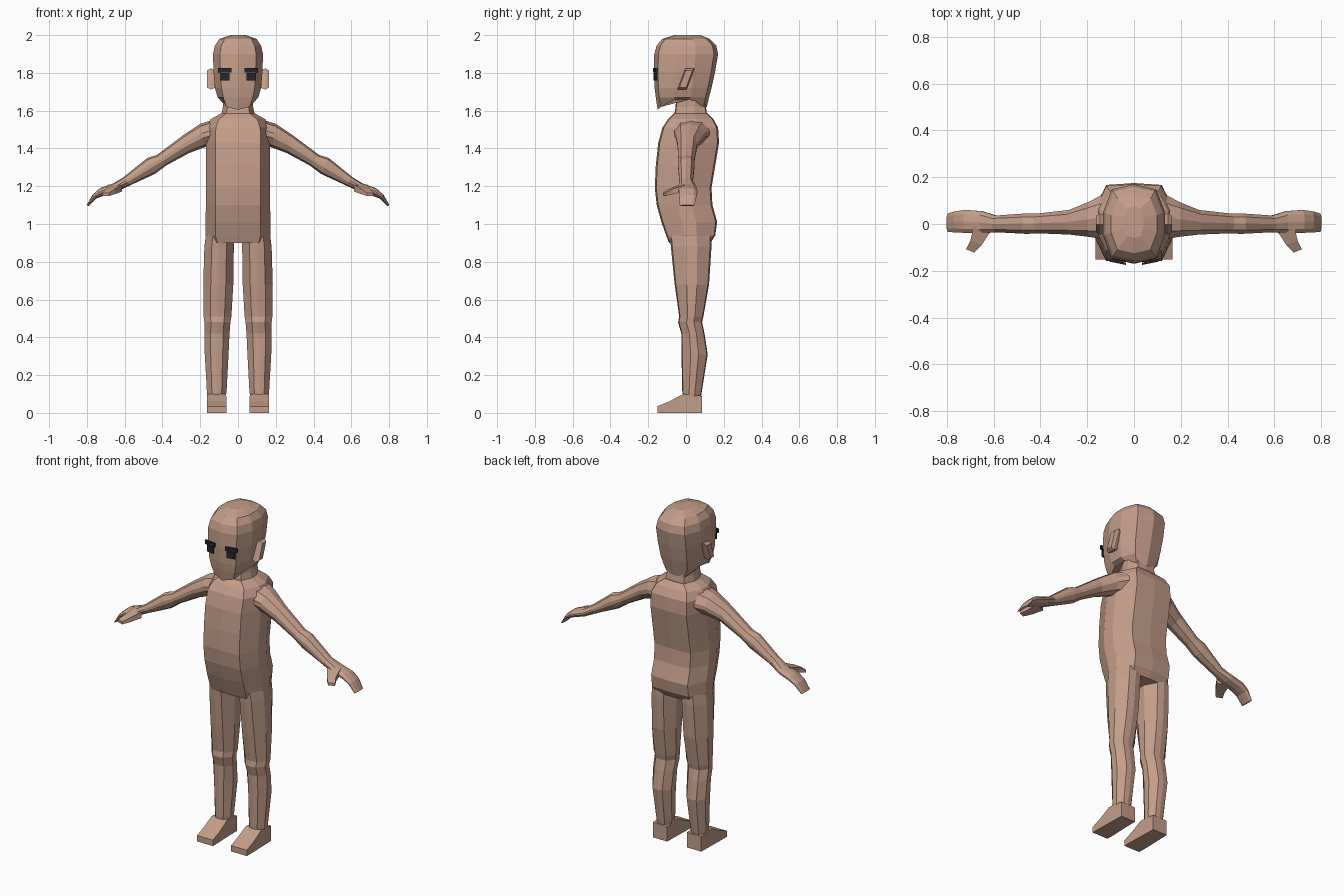
import bpy
import bmesh
from mathutils import Vector

cube = bpy.data.objects.get("Cube")
if cube:
    bpy.data.objects.remove(cube, do_unlink=True)


def make_material(name, rgb):
    material = bpy.data.materials.new(name)
    material.use_nodes = True
    colour = (*rgb, 1)
    material.diffuse_color = colour
    material.node_tree.nodes["Principled BSDF"].inputs["Base Color"].default_value = colour
    return material


skin = make_material("skin", (0.55, 0.34, 0.25))
dark = make_material("dark_hair", (0.02, 0.02, 0.022))

SQUARE = [(-1, -1), (1, -1), (1, 1), (-1, 1)]


def rounded(corner_x, corner_y, side=0.3):
    """Ten-sided section in unit coordinates, symmetric about its middle."""
    half = [(0, -1), (corner_x, -corner_y), (1, -side), (1, side), (corner_x, corner_y)]
    return half + [(-x, -y) for x, y in half]


def ring(centre, across, along, section):
    centre, across, along = Vector(centre), Vector(across), Vector(along)
    return [centre + across * s + along * t for s, t in section]


def level(x, half_width, front, back, z, section, tilt=0):
    """Roughly horizontal ring, optionally raised towards the back."""
    return ring((x, (front + back) / 2, z), (half_width, 0, 0),
                (0, (back - front) / 2, tilt), section)


def limb_ring(top_x, top_z, low_x, low_z, front, back, section):
    """Upright ring across a limb that runs sideways."""
    top, low = Vector((top_x, 0, top_z)), Vector((low_x, 0, low_z))
    centre = (top + low) / 2
    centre.y = (front + back) / 2
    return ring(centre, (0, (back - front) / 2, 0), (top - low) / 2, section)


def loft(name, rings, material, side=1):
    bm = bmesh.new()
    loops = [[bm.verts.new((p.x * side, p.y, p.z)) for p in points] for points in rings]
    count = len(loops[0])
    for lower, upper in zip(loops, loops[1:]):
        for i in range(count):
            j = (i + 1) % count
            bm.faces.new((lower[i], lower[j], upper[j], upper[i]))
    bm.faces.new(loops[0])
    bm.faces.new(loops[-1])
    bmesh.ops.recalc_face_normals(bm, faces=bm.faces)
    mesh = bpy.data.meshes.new(name)
    bm.to_mesh(mesh)
    bm.free()
    mesh.materials.append(material)
    obj = bpy.data.objects.new(name, mesh)
    bpy.context.collection.objects.link(obj)
    return obj


# Torso: half width, front, back, height
body = rounded(0.7, 0.95, 0.25)
torso = [
    (0.155, -0.09, 0.13, 0.9),
    (0.172, -0.105, 0.155, 0.94),
    (0.172, -0.13, 0.165, 1.01),
    (0.17, -0.155, 0.14, 1.1),
    (0.17, -0.165, 0.135, 1.19),
    (0.17, -0.16, 0.155, 1.31),
    (0.17, -0.147, 0.175, 1.43),
    (0.168, -0.125, 0.17, 1.51),
    (0.145, -0.095, 0.145, 1.555),
    (0.09, -0.065, 0.115, 1.585),
]
loft("torso", [level(0, *row, body) for row in torso], skin)

# Neck
neck = [(0.092, -0.065, 0.115, 1.56), (0.08, -0.055, 0.105, 1.62), (0.08, -0.05, 0.1, 1.72)]
loft("neck", [level(0, *row, body) for row in neck], skin)

# Head, with the jaw line raised between chin and nape
skull = rounded(0.72, 0.87, 0.3)
head = [
    (0.085, -0.15, 0.11, 1.62),
    (0.108, -0.16, 0.122, 1.67),
    (0.122, -0.166, 0.135, 1.72),
    (0.13, -0.17, 0.155, 1.81),
    (0.132, -0.168, 0.17, 1.9),
    (0.122, -0.155, 0.16, 1.945),
    (0.098, -0.125, 0.125, 1.98),
    (0.04, -0.06, 0.075, 2.0),
]
head_rings = [level(0, *row, skull) for row in head]
for i in (2, 3, 7, 8):
    head_rings[0][i].z += 0.04
head_rings[0][0].z -= 0.015
loft("head", head_rings, skin)

# Limb tables: arm rows give top x z, bottom x z, front, back
arm_section = rounded(0.65, 0.8, 0.2)
arm = [
    (0.09, 1.565, 0.12, 1.42, -0.07, 0.14),
    (0.2, 1.53, 0.18, 1.405, -0.055, 0.095),
    (0.29, 1.47, 0.26, 1.375, -0.045, 0.06),
    (0.43, 1.365, 0.38, 1.31, -0.04, 0.045),
    (0.48, 1.35, 0.44, 1.265, -0.042, 0.045),
    (0.61, 1.245, 0.57, 1.205, -0.035, 0.036),
    (0.66, 1.215, 0.64, 1.172, -0.04, 0.055),
    (0.73, 1.19, 0.71, 1.15, -0.038, 0.06),
    (0.77, 1.155, 0.75, 1.135, -0.036, 0.055),
    (0.802, 1.1, 0.79, 1.095, -0.034, 0.045),
]

# Leg rows give inner x, outer x, front, back, height
leg_section = rounded(0.5, 0.93, 0.3)
leg = [
    (0.068, 0.16, -0.018, 0.075, 0.06),
    (0.06, 0.165, -0.02, 0.085, 0.12),
    (0.05, 0.176, -0.024, 0.115, 0.31),
    (0.045, 0.178, -0.025, 0.098, 0.42),
    (0.04, 0.178, -0.042, 0.085, 0.48),
    (0.035, 0.182, -0.036, 0.092, 0.51),
    (0.025, 0.184, -0.06, 0.122, 0.68),
    (0.022, 0.178, -0.08, 0.135, 0.88),
    (0.022, 0.17, -0.085, 0.135, 0.94),
]

# Foot rows give inner x, outer x, y, height
foot = [
    (0.06, 0.165, -0.152, 0.035),
    (0.06, 0.165, -0.09, 0.06),
    (0.063, 0.163, -0.015, 0.1),
    (0.065, 0.16, 0.085, 0.09),
]

for label, side in (("left", 1), ("right", -1)):
    loft(label + "_arm", [limb_ring(*row, arm_section) for row in arm], skin, side)

    # Thumb points forward and outward from the palm
    thumb = [((0.65, -0.02, 1.19), 0.035, 0.018),
             ((0.675, -0.08, 1.172), 0.024, 0.014),
             ((0.7, -0.115, 1.157), 0.018, 0.008)]
    loft(label + "_thumb", [ring(c, (w, w * 0.4, 0), (0, 0, h), SQUARE)
                            for c, w, h in thumb], skin, side)

    loft(label + "_leg", [level((a + b) / 2, (b - a) / 2, front, back, z, leg_section)
                          for a, b, front, back, z in leg], skin, side)
    loft(label + "_foot", [ring(((a + b) / 2, y, h / 2), ((b - a) / 2, 0, 0),
                                (0, 0, h / 2), SQUARE)
                           for a, b, y, h in foot], skin, side)

    # Ear: slanted plate that flares towards its outer face
    ear = [(0.115, 0.018, 0.045), (0.145, 0.024, 0.056), (0.163, 0.018, 0.045)]
    loft(label + "_ear", [ring((x, 0, 1.768), (0, w, 0), (0, w * 0.9, h), SQUARE)
                          for x, w, h in ear], skin, side)

    # Eyebrow and eye plates, following the slant of the face
    for part, inner, outer, z, half in (("eyebrow", 0.035, 0.105, 1.813, 0.012),
                                        ("eye", 0.046, 0.092, 1.78, 0.019)):
        loft(label + "_" + part,
             [ring((x, -0.177 + x * 0.2, z), (0, 0.0048, 0), (0, 0, half), SQUARE)
              for x in (inner, outer)], dark, side)
